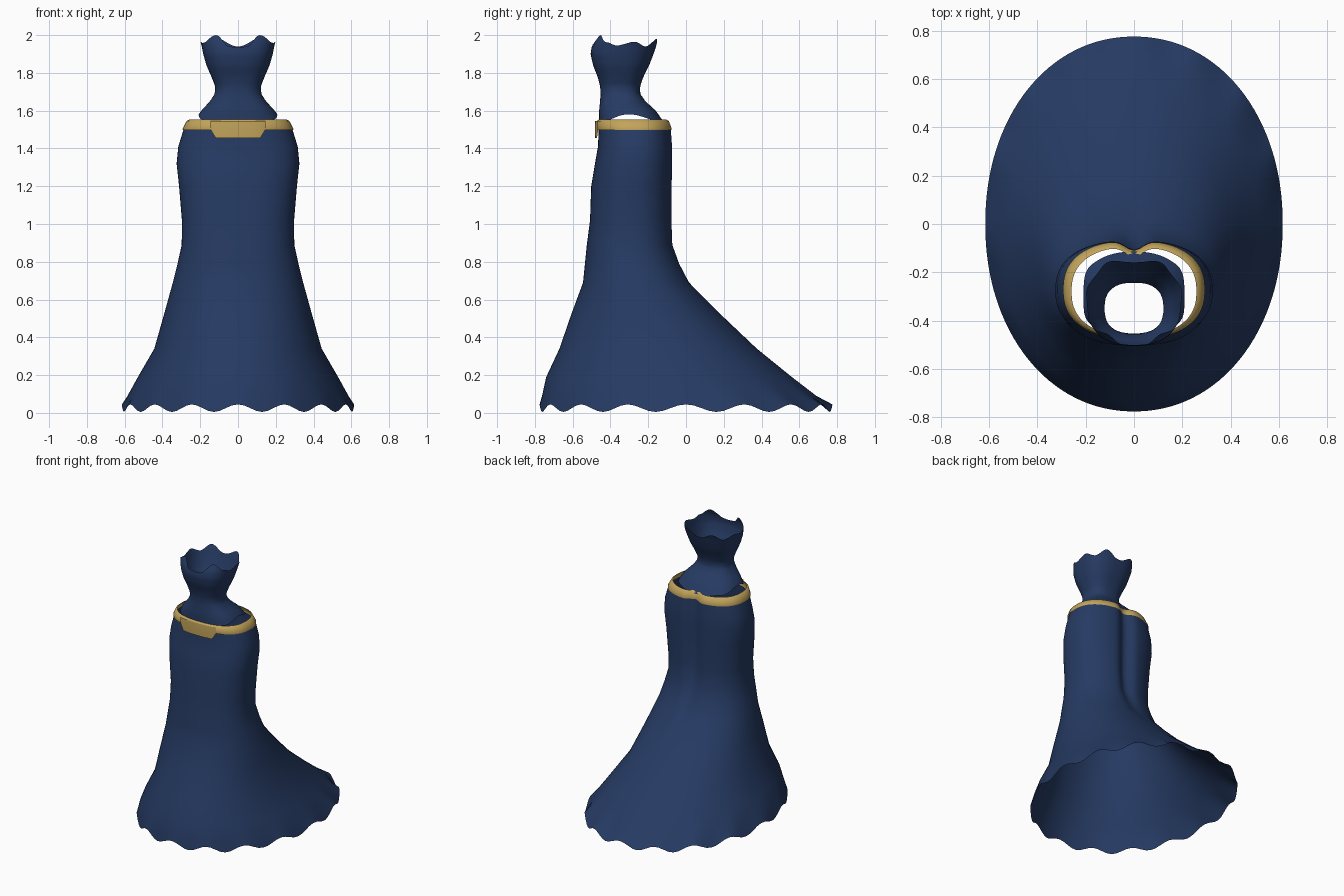
import bpy, bmesh, math

if "Cube" in bpy.data.objects:
    bpy.data.objects.remove(bpy.data.objects["Cube"])


def material(name, rgb):
    m = bpy.data.materials.new(name)
    m.diffuse_color = (*rgb, 1)
    m.use_nodes = True
    m.node_tree.nodes["Principled BSDF"].inputs["Base Color"].default_value = m.diffuse_color
    return m


NAVY = material("navy cloth", (0.019, 0.043, 0.125))
GOLD = material("gold trim", (0.54, 0.37, 0.105))
N = 128


def spow(v, e):
    return math.copysign(abs(v) ** (2 / e), v)


def lerp_table(table, v):
    for (a, fa), (b, fb) in zip(table, table[1:]):
        if v <= b:
            k = (v - a) / (b - a)
            k = k * k * (3 - 2 * k)
            return fa + (fb - fa) * k
    return table[-1][1]


def ring(z, w, yf, yb, e=2.4, notch=0.0):
    """Rounded cross-section starting at the front, with an optional back crease."""
    pts = []
    yc, d = (yf + yb) / 2, (yb - yf) / 2
    for i in range(N):
        t = 2 * math.pi * i / N
        x, y = w * spow(math.sin(t), e), yc - d * spow(math.cos(t), e)
        if math.cos(t) < 0:
            y -= notch * math.exp(-(x / 0.05) ** 2)
        pts.append([x, y, z])
    return pts


def loft(name, rows, mat, closed=True):
    bm = bmesh.new()
    vs = [[bm.verts.new(p) for p in r] for r in rows]
    n = len(rows[0])
    for a, b in zip(vs, vs[1:]):
        for i in range(n if closed else n - 1):
            j = (i + 1) % n
            bm.faces.new((a[i], a[j], b[j], b[i]))
    me = bpy.data.meshes.new(name)
    bm.to_mesh(me)
    bm.free()
    me.materials.append(mat)
    for p in me.polygons:
        p.use_smooth = True
    ob = bpy.data.objects.new(name, me)
    bpy.context.collection.objects.link(ob)
    return ob


# Trumpet skirt with a long train: z, half width, front y, back y, roundness, crease
skirt = [ring(*r) for r in (
    (0.025, 0.615, -0.775, 0.775, 2.08, 0),
    (0.09, 0.585, -0.762, 0.69, 2.08, 0),
    (0.19, 0.53, -0.74, 0.56, 2.08, 0),
    (0.34, 0.443, -0.67, 0.375, 2.1, 0),
    (0.52, 0.392, -0.608, 0.185, 2.15, 0),
    (0.69, 0.345, -0.545, 0.02, 2.2, 0.005),
    (0.79, 0.32, -0.535, -0.03, 2.25, 0.02),
    (0.89, 0.298, -0.525, -0.065, 2.3, 0.03),
    (1.02, 0.297, -0.508, -0.07, 2.35, 0.04),
    (1.20, 0.312, -0.502, -0.07, 2.4, 0.04),
    (1.32, 0.325, -0.482, -0.067, 2.4, 0.04),
    (1.41, 0.316, -0.466, -0.068, 2.4, 0.04),
    (1.505, 0.287, -0.462, -0.074, 2.4, 0.04))]
for i, p in enumerate(skirt[0]):     # scalloped hem
    p[2] += 0.02 * math.cos(16 * 2 * math.pi * i / N)
loft("skirt", skirt, NAVY)

# Belt, leaning inward to its top edge
loft("belt", [ring(1.497, 0.292, -0.474, -0.070, 2.4, 0.04),
              ring(1.505, 0.293, -0.475, -0.069, 2.4, 0.04),
              ring(1.545, 0.272, -0.474, -0.083, 2.4, 0.04),
              ring(1.552, 0.258, -0.462, -0.095, 2.4, 0.04)], GOLD)

# Front plate dropping below the belt
cols = []
for k in range(33):
    x = -0.145 + 0.29 * k / 32
    y = -0.273 - 0.208 * (1 - (abs(x) / 0.297) ** 2.4) ** (1 / 2.4)
    drop = 1.455 + 0.045 * max(0, (abs(x) - 0.118) / 0.027)
    cols.append([(x, y, drop), (x, y - 0.002, 1.51), (x, y, 1.546)])
loft("belt_plate", [[c[j] for c in cols] for j in range(3)], GOLD, closed=False)

# Corset bodice with wavy neckline and arched hips
prof = [(1.55, 0.228, -0.46, -0.125), (1.60, 0.195, -0.46, -0.16),
        (1.65, 0.148, -0.455, -0.215), (1.69, 0.123, -0.452, -0.243),
        (1.73, 0.121, -0.455, -0.243), (1.78, 0.141, -0.468, -0.225),
        (1.84, 0.167, -0.492, -0.195), (1.90, 0.184, -0.505, -0.172),
        (1.95, 0.194, -0.498, -0.155), (2.0, 0.212, -0.468, -0.135)]
neck = [(0, 1.935), (10, 1.94), (27, 2.0), (60, 1.962), (82, 1.945), (100, 1.965),
        (128, 1.94), (155, 1.98), (180, 1.94)]
hips = [(0, 1.53), (45, 1.55), (90, 1.58), (135, 1.55), (180, 1.535)]


def section(z):
    """Cross-section values at any bodice height."""
    for a, b in zip(prof, prof[1:]):
        if z <= b[0] or b is prof[-1]:
            k = (z - a[0]) / (b[0] - a[0])
            return [u + (v - u) * k for u, v in zip(a, b)][1:]


bodice = [[] for _ in range(25)]
for i in range(N):
    deg = 360 * i / N
    deg = min(deg, 360 - deg)
    lo, hi = lerp_table(hips, deg), lerp_table(neck, deg)
    t = 2 * math.pi * i / N
    for j, row in enumerate(bodice):
        z = lo + (hi - lo) * j / 24
        w, yf, yb = section(z)
        row.append((w * spow(math.sin(t), 2.5),
                    (yf + yb) / 2 - (yb - yf) / 2 * spow(math.cos(t), 2.5), z))
loft("bodice", bodice, NAVY)
